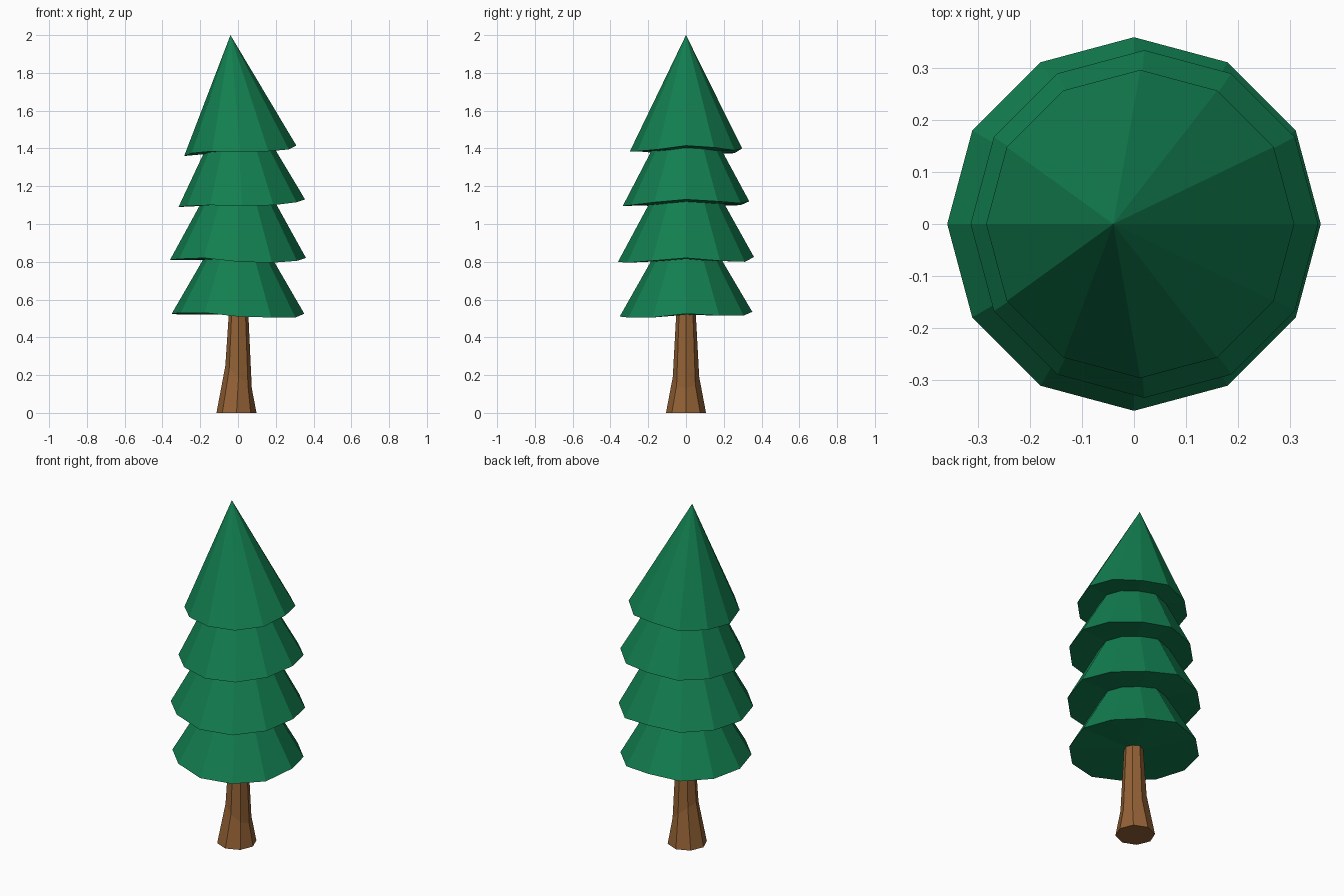
import bpy, bmesh, math

if "Cube" in bpy.data.objects:
    bpy.data.objects.remove(bpy.data.objects["Cube"])


def material(name, rgb):
    m = bpy.data.materials.new(name)
    m.diffuse_color = (*rgb, 1)
    m.use_nodes = True
    m.node_tree.nodes["Principled BSDF"].inputs["Base Color"].default_value = m.diffuse_color
    return m


green = material("needle green", (0.006, 0.21, 0.08))
brown = material("bark brown", (0.29, 0.12, 0.036))


def finish(bm, name, mat):
    bmesh.ops.recalc_face_normals(bm, faces=bm.faces)
    me = bpy.data.meshes.new(name)
    bm.to_mesh(me)
    bm.free()
    me.materials.append(mat)
    bpy.context.collection.objects.link(bpy.data.objects.new(name, me))


def ring(bm, cx, radius, heights):
    n = len(heights)
    return [bm.verts.new((cx + radius * math.cos(math.tau * i / n),
                          radius * math.sin(math.tau * i / n), z))
            for i, z in enumerate(heights)]


def fan(bm, verts, tip):
    t = bm.verts.new(tip)
    for i, v in enumerate(verts):
        bm.faces.new((v, verts[(i + 1) % len(verts)], t))


# Foliage tiers: name, rim centre x, rim radius, apex (x, z),
# base height and uneven rim offsets in hundredths, counted from +x
tiers = [
    ("foliage_top", 0.012, 0.297, (-0.04, 2.0), 1.36,
     (5.5, 4.5, 3, 4, 1.5, 1, 0, 1.5, 2.5, 2.5, 2.5, 3.5)),
    ("foliage_upper", 0.02, 0.335, (-0.01, 1.74), 1.09,
     (4, 3, 2, 3, 1, 0.5, 0, 0.5, 1, 0.5, 1, 2.5)),
    ("foliage_lower", 0.0, 0.36, (0, 1.47), 0.795,
     (2.5, 1, 0.5, 3, 1.5, 1.5, 1.5, 2, 2.5, 0.5, 0, 1)),
    ("foliage_bottom", 0.0, 0.351, (0, 1.13), 0.505,
     (2, 1, 1, 3, 1.5, 1.5, 2, 2.5, 2.5, 0.5, 0, 0)),
]
for name, cx, r, (ax, az), base, offsets in tiers:
    bm = bmesh.new()
    rim = ring(bm, cx, r, [base + o / 100 for o in offsets])
    fan(bm, rim, (ax, 0, az))
    fan(bm, rim, (cx, 0, base + sum(offsets) / 1200))
    finish(bm, name, green)

# Trunk: eight sides, flared foot, tilted bend ring
bm = bmesh.new()
N = 8
rings = [
    ring(bm, -0.008, 0.106, [0] * N),
    ring(bm, 0.003, 0.07, [0.19 - 0.06 * math.cos(math.tau * i / N) for i in range(N)]),
    ring(bm, 0.003, 0.052, [0.52] * N),
    ring(bm, 0.003, 0.05, [0.62] * N),
]
for a, b in zip(rings, rings[1:]):
    for i in range(N):
        j = (i + 1) % N
        bm.faces.new((a[i], a[j], b[j], b[i]))
bm.faces.new(rings[0])
bm.faces.new(rings[-1])
finish(bm, "trunk", brown)
